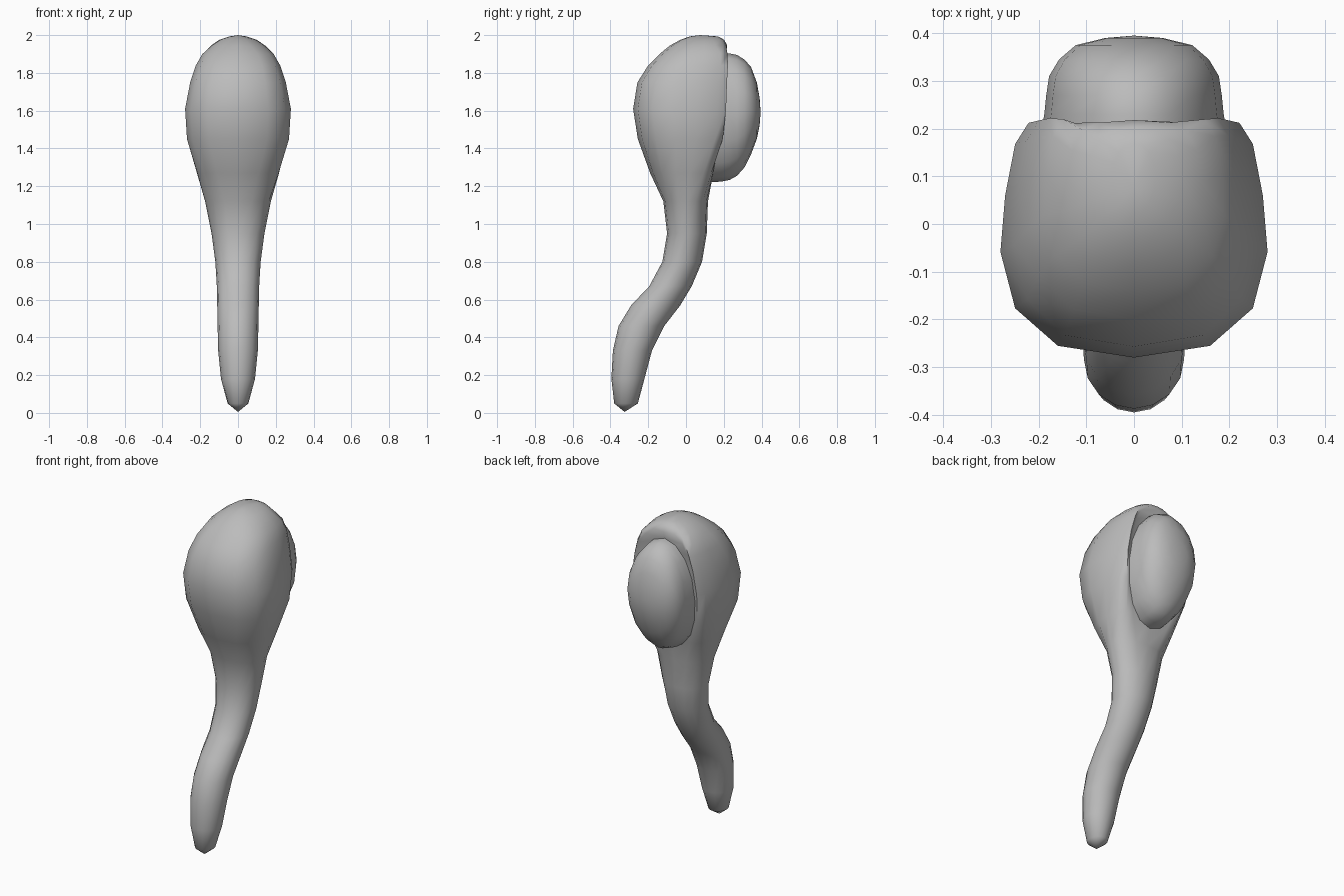
import bpy, bmesh, math

if "Cube" in bpy.data.objects:
    bpy.data.objects.remove(bpy.data.objects["Cube"])

grey = bpy.data.materials.new("plain grey")
grey.diffuse_color = (0.5, 0.5, 0.5, 1)
grey.use_nodes = True
grey.node_tree.nodes["Principled BSDF"].inputs["Base Color"].default_value = grey.diffuse_color


def loft(name, rings, start, end, angle):
    """Skin a list of equal rings, closing both ends to a point."""
    bm = bmesh.new()
    rows = [[bm.verts.new(p) for p in ring] for ring in rings]
    n = len(rows[0])
    for a, b in zip(rows, rows[1:]):
        for i in range(n):
            j = (i + 1) % n
            bm.faces.new((a[i], a[j], b[j], b[i]))
    for tip, row in ((start, rows[0]), (end, rows[-1])):
        v = bm.verts.new(tip)
        for i in range(n):
            bm.faces.new((row[i], row[(i + 1) % n], v))
    bmesh.ops.recalc_face_normals(bm, faces=bm.faces)
    mesh = bpy.data.meshes.new(name)
    bm.to_mesh(mesh)
    bm.free()
    mesh.materials.append(grey)
    ob = bpy.data.objects.new(name, mesh)
    bpy.context.collection.objects.link(ob)
    bpy.ops.object.select_all(action='DESELECT')
    ob.select_set(True)
    bpy.context.view_layer.objects.active = ob
    bpy.ops.object.shade_smooth_by_angle(angle=math.radians(angle))
    return ob


# Half cross-section of the head: (depth from front to back, width), with a
# raised rim around a shallow recess at the back
HEAD = [(0, 0), (.05, .57), (.21, .89), (.45, 1), (.69, .965),
        (.91, .89), (1, .79), (.965, .69), (.95, 0)]
ROUND = [((1 - math.cos(k * math.pi / 8)) / 2, math.sin(k * math.pi / 8))
         for k in range(9)]


def body_ring(z, front, back, width, blend):
    half = []
    for (t0, w0), (t1, w1) in zip(ROUND, HEAD):
        t = t0 + (t1 - t0) * blend
        w = w0 + (w1 - w0) * blend
        half.append((w * width, front + t * (back - front), z))
    return half + [(-x, y, h) for x, y, h in half[-2:0:-1]]


# Body: z, front y, back y, half width, head shape amount
body = [
    (.05, -.38, -.255, .055, 0), (.18, -.395, -.22, .09, 0),
    (.33, -.387, -.18, .105, 0), (.46, -.357, -.115, .108, 0),
    (.57, -.29, -.03, .11, 0), (.67, -.195, .03, .112, 0),
    (.80, -.125, .085, .12, 0), (.95, -.10, .11, .14, 0),
    (1.12, -.12, .118, .175, .15), (1.27, -.19, .155, .222, .6),
    (1.45, -.255, .195, .27, 1), (1.61, -.28, .212, .28, 1),
    (1.75, -.257, .217, .253, 1), (1.84, -.20, .222, .223, 1),
    (1.90, -.14, .225, .19, .9), (1.945, -.085, .224, .145, .4),
    (1.975, -.03, .205, .10, .2), (1.993, .02, .17, .045, .1),
]
loft("body", [body_ring(*r) for r in body], (0, -.325, .005), (0, .075, 2), 60)

# Back pad: y, half width, half height, centre z
pad = [
    (.12, .195, .34, 1.56), (.19, .195, .338, 1.563),
    (.23, .188, .335, 1.568), (.27, .184, .32, 1.575),
    (.31, .178, .285, 1.585), (.345, .157, .23, 1.60),
    (.375, .122, .15, 1.60), (.39, .06, .07, 1.595),
]
angles = [2 * math.pi * k / 16 for k in range(16)]
loft("back_pad",
     [[(w * math.sin(a), y, c + h * math.cos(a)) for a in angles]
      for y, w, h, c in pad],
     (0, .11, 1.56), (0, .395, 1.59), 60)
